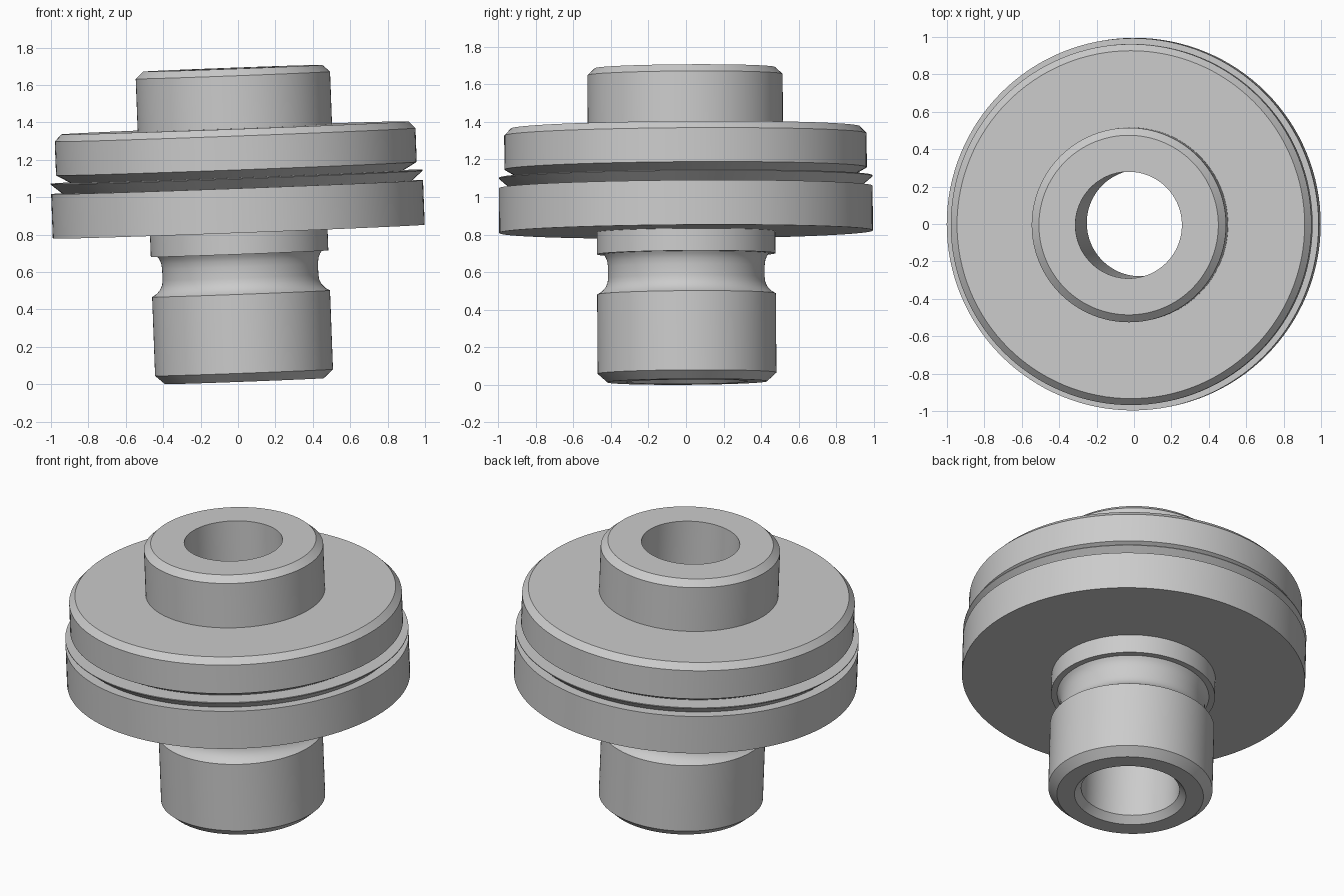
import bpy
import bmesh
import math
from mathutils import Matrix, Vector

cube = bpy.data.objects.get("Cube")
if cube:
    bpy.data.objects.remove(cube, do_unlink=True)

SEGMENTS = 128
TILT_X, TILT_Y = 0.007, -0.0375   # the whole part leans slightly

# Half section as (radius, height), going round the closed outline
bore = [(0.285, 1.674), (0.285, 0.04), (0.323, 0.0)]
shaft = [(0.425, 0.0), (0.476, 0.046), (0.476, 0.468)]
neck = [(0.452, 0.482), (0.432, 0.504), (0.42, 0.53), (0.417, 0.555),
        (0.417, 0.615), (0.421, 0.645), (0.43, 0.667), (0.44, 0.682)]
collar = [(0.475, 0.682), (0.475, 0.80)]
flange = [(0.995, 0.80), (0.995, 1.038)]
grooves = [(0.935, 1.038), (0.995, 1.089), (0.995, 1.094), (0.89, 1.094)]
upper_disc = [(0.965, 1.137), (0.965, 1.318), (0.93, 1.355)]
hub = [(0.52, 1.355), (0.52, 1.637), (0.48, 1.674)]
profile = bore + shaft + neck + collar + flange + grooves + upper_disc + hub

# Metal finish
steel = bpy.data.materials.new("grey steel")
steel.use_nodes = True
colour = (0.6, 0.6, 0.6, 1.0)
steel.diffuse_color = colour
steel.node_tree.nodes["Principled BSDF"].inputs["Base Color"].default_value = colour

# Lathe the section around its axis
bm = bmesh.new()
verts = [bm.verts.new((r, 0, h)) for r, h in profile]
edges = [bm.edges.new((verts[i], verts[(i + 1) % len(verts)]))
         for i in range(len(verts))]
bmesh.ops.spin(bm, geom=verts + edges, cent=(0, 0, 0), axis=(0, 0, 1),
               angle=math.tau, steps=SEGMENTS, use_merge=True)
bmesh.ops.remove_doubles(bm, verts=bm.verts, dist=0.0003)
bmesh.ops.recalc_face_normals(bm, faces=bm.faces)

# Lean the part and rest it on the ground
bm.transform(Matrix.Rotation(TILT_X, 4, 'X') @ Matrix.Rotation(TILT_Y, 4, 'Y'))
lowest = min(v.co.z for v in bm.verts)
bmesh.ops.translate(bm, verts=bm.verts, vec=Vector((0.034, 0.006, -lowest)))

mesh = bpy.data.meshes.new("flanged_bushing")
bm.to_mesh(mesh)
bm.free()
mesh.materials.append(steel)
bushing = bpy.data.objects.new("flanged_bushing", mesh)
bpy.context.collection.objects.link(bushing)

# Smooth round surfaces, crisp machined edges
bpy.ops.object.select_all(action='DESELECT')
bushing.select_set(True)
bpy.context.view_layer.objects.active = bushing
bpy.ops.object.shade_smooth_by_angle(angle=math.radians(30))
